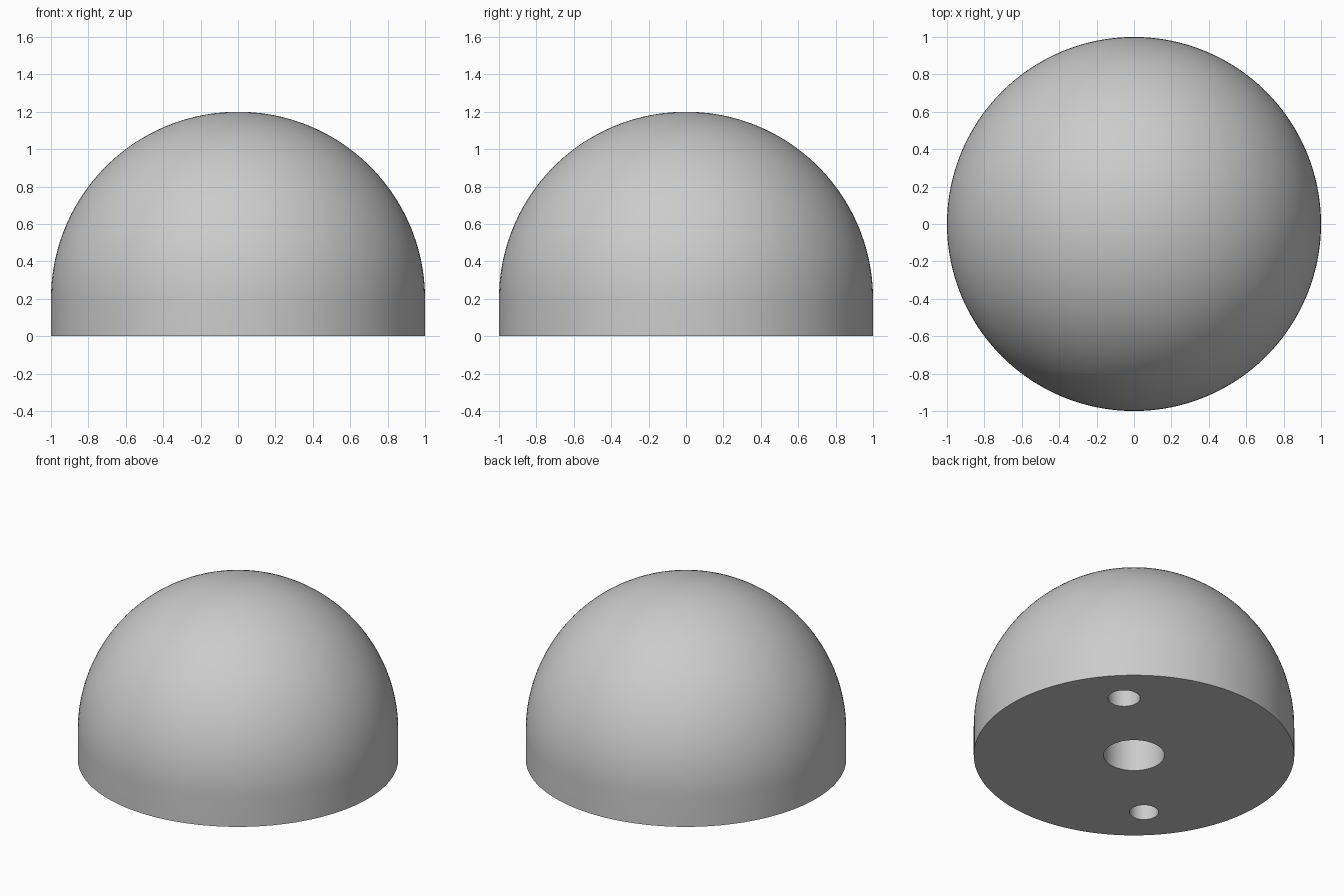
import bpy
import bmesh
from math import cos, sin, pi, radians

cube = bpy.data.objects.get("Cube")
if cube:
    bpy.data.objects.remove(cube)

RADIUS, RIM = 1.0, 0.2
SEGMENTS, RINGS = 128, 40

grey = bpy.data.materials.new("light_grey")
grey.use_nodes = True
colour = (0.6, 0.6, 0.6, 1)
grey.diffuse_color = colour
grey.node_tree.nodes["Principled BSDF"].inputs["Base Color"].default_value = colour


def add_object(name, bm):
    mesh = bpy.data.meshes.new(name)
    bm.to_mesh(mesh)
    bm.free()
    mesh.materials.append(grey)
    obj = bpy.data.objects.new(name, mesh)
    bpy.context.collection.objects.link(obj)
    return obj


# Domed body: straight rim and hemisphere turned about z
bm = bmesh.new()
profile = [(RADIUS, 0)]
for i in range(RINGS):
    a = pi / 2 * i / RINGS
    profile.append((RADIUS * cos(a), RIM + RADIUS * sin(a)))
profile.append((0, RIM + RADIUS))
verts = [bm.verts.new((x, 0, z)) for x, z in profile]
edges = [bm.edges.new(pair) for pair in zip(verts, verts[1:])]
bmesh.ops.spin(bm, geom=verts + edges, cent=(0, 0, 0), axis=(0, 0, 1),
               angle=2 * pi, steps=SEGMENTS, use_duplicate=False)
bmesh.ops.remove_doubles(bm, verts=bm.verts, dist=0.0001)
# Flat base
bmesh.ops.holes_fill(bm, edges=[e for e in bm.edges if e.is_boundary], sides=0)
bmesh.ops.recalc_face_normals(bm, faces=bm.faces)
dome = add_object("dome", bm)


# Blind holes in the base: x, y, radius, depth
def drill(name, x, y, radius, depth):
    bm = bmesh.new()
    bmesh.ops.create_cone(bm, cap_ends=True, segments=64, radius1=radius,
                          radius2=radius, depth=2 * depth)
    bmesh.ops.translate(bm, vec=(x, y, 0), verts=bm.verts)
    cutter = add_object(name, bm)
    cutter.hide_render = True
    mod = dome.modifiers.new(name, "BOOLEAN")
    mod.operation = "DIFFERENCE"
    mod.solver = "EXACT"
    mod.object = cutter
    return cutter


cutters = [
    drill("centre_hole", 0, 0, 0.19, 0.5),
    drill("back_left_hole", 0.505, 0.505, 0.1, 0.3),
    drill("front_right_hole", -0.505, -0.505, 0.09, 0.3),
]

# Make the cuts permanent, remove the cutters and smooth the dome
bpy.ops.object.select_all(action="DESELECT")
dome.select_set(True)
bpy.context.view_layer.objects.active = dome
for cutter in cutters:
    bpy.ops.object.modifier_apply(modifier=cutter.name)
    bpy.data.objects.remove(cutter)
bpy.ops.object.shade_smooth_by_angle(angle=radians(30))
